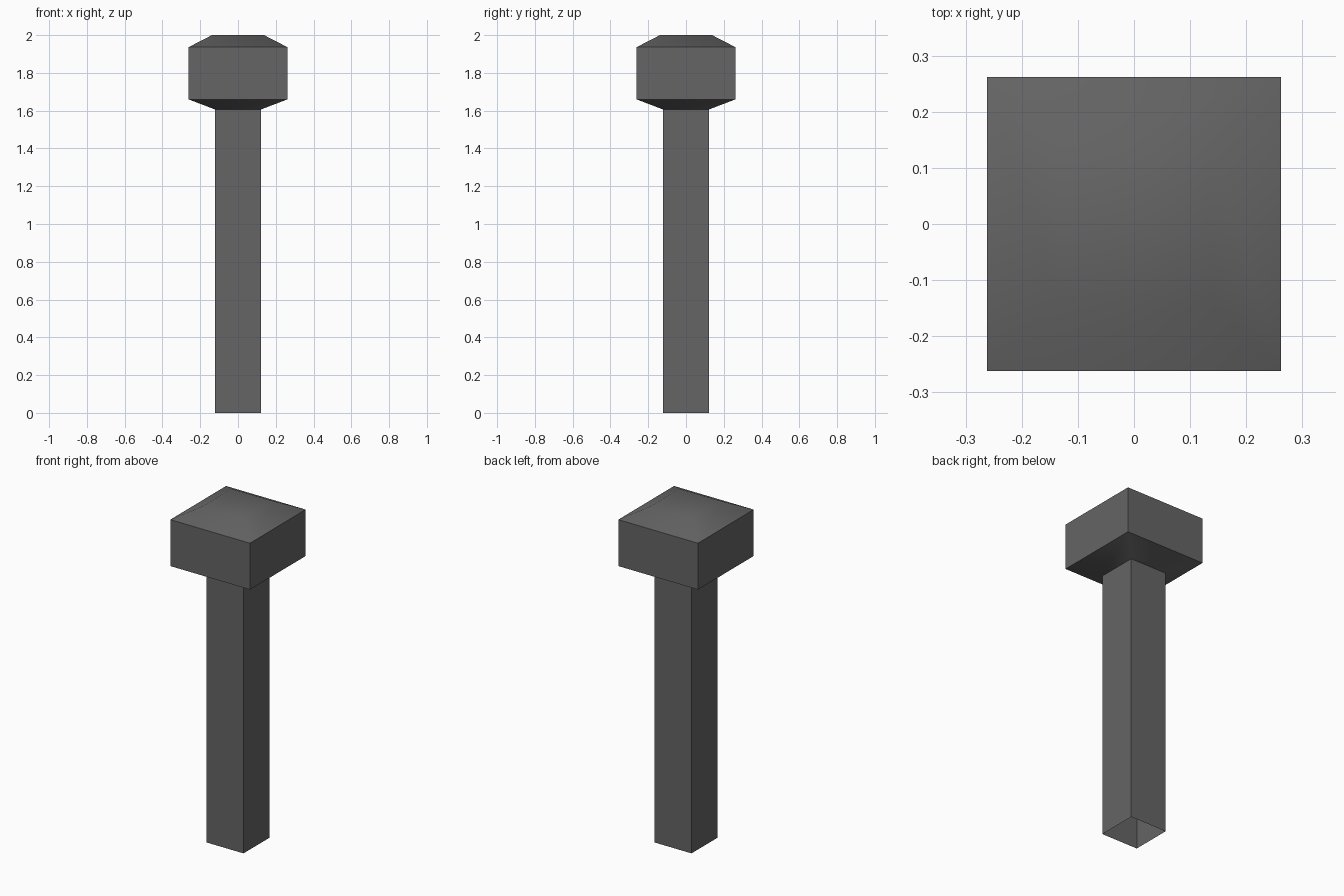
import bpy, bmesh
from math import radians

if "Cube" in bpy.data.objects:
    bpy.data.objects.remove(bpy.data.objects["Cube"])

# Dark grey finish
dark = bpy.data.materials.new("dark_grey")
dark.diffuse_color = (0.13, 0.13, 0.13, 1)
dark.use_nodes = True
dark.node_tree.nodes["Principled BSDF"].inputs["Base Color"].default_value = dark.diffuse_color


def square_loft(name, profile, cap_top=False):
    """Stack square rings given as (half width, height) and skin them."""
    bm = bmesh.new()
    rings = []
    for r, z in profile:
        rings.append([bm.verts.new((sx * r, sy * r, z))
                      for sx, sy in ((-1, -1), (1, -1), (1, 1), (-1, 1))])
    for low, high in zip(rings, rings[1:]):
        for i in range(4):
            j = (i + 1) % 4
            bm.faces.new((low[i], low[j], high[j], high[i]))
    if cap_top:
        bm.faces.new(rings[-1])
    mesh = bpy.data.meshes.new(name)
    bm.to_mesh(mesh)
    bm.free()
    mesh.materials.append(dark)
    obj = bpy.data.objects.new(name, mesh)
    bpy.context.collection.objects.link(obj)
    bpy.ops.object.select_all(action='DESELECT')
    obj.select_set(True)
    bpy.context.view_layer.objects.active = obj
    bpy.ops.object.shade_smooth_by_angle(angle=radians(45))
    return obj


# Square post, open at the bottom
square_loft("post", [(0.121, 0), (0.121, 1.606)])

# Block head with flared underside and shallow chamfered top
square_loft("head", [(0.121, 1.606), (0.262, 1.66), (0.262, 1.936), (0.138, 2.0)],
            cap_top=True)
